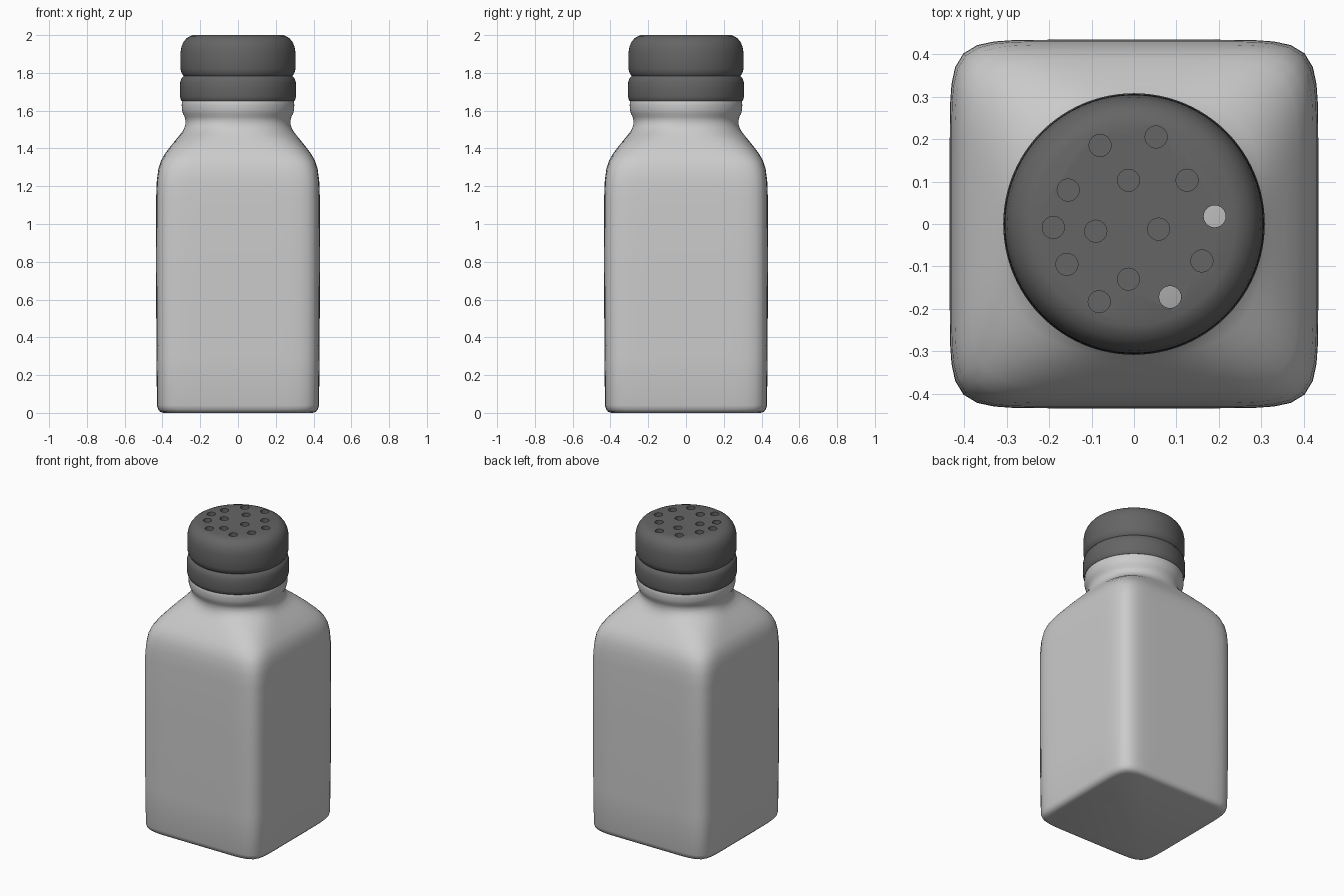
import bpy, bmesh
from math import sin, cos, pi, radians

if "Cube" in bpy.data.objects:
    bpy.data.objects.remove(bpy.data.objects["Cube"])

SEG = 96


def loft(name, sections):
    """Stack closed superellipse rings (z, half width, exponent) and cap both ends."""
    bm = bmesh.new()
    rings = []
    for z, r, n in sections:
        ring = []
        for i in range(SEG):
            a = 2 * pi * i / SEG
            c, s = cos(a), sin(a)
            k = r / (abs(c) ** n + abs(s) ** n) ** (1 / n)
            ring.append(bm.verts.new((k * c, k * s, z)))
        rings.append(ring)
    for lo, hi in zip(rings, rings[1:]):
        for i in range(SEG):
            j = (i + 1) % SEG
            bm.faces.new((lo[i], lo[j], hi[j], hi[i]))
    bm.faces.new(rings[0][::-1])
    bm.faces.new(rings[-1])
    return make_object(name, bm)


def make_object(name, bm):
    mesh = bpy.data.meshes.new(name)
    bm.to_mesh(mesh)
    bm.free()
    obj = bpy.data.objects.new(name, mesh)
    bpy.context.collection.objects.link(obj)
    return obj


def activate(obj):
    bpy.ops.object.select_all(action='DESELECT')
    obj.select_set(True)
    bpy.context.view_layer.objects.active = obj


def smooth(obj, angle=40):
    activate(obj)
    bpy.ops.object.shade_smooth_by_angle(angle=radians(angle))


# Square bottle blending into a round, beaded neck
body = loft("bottle_body", [
    (0.0, 0.395, 9), (0.006, 0.412, 9), (0.018, 0.423, 9), (0.04, 0.429, 9),
    (0.3, 0.432, 9), (0.8, 0.434, 9), (1.15, 0.433, 9), (1.23, 0.430, 8.5),
    (1.29, 0.422, 8), (1.335, 0.408, 7), (1.37, 0.388, 6), (1.41, 0.358, 5),
    (1.45, 0.326, 3.8), (1.475, 0.305, 3), (1.50, 0.288, 2.4), (1.525, 0.279, 2.1),
    (1.55, 0.278, 2), (1.568, 0.283, 2), (1.585, 0.292, 2), (1.605, 0.297, 2),
    (1.63, 0.298, 2), (1.655, 0.296, 2), (1.67, 0.285, 2),
])
smooth(body, 60)

# Round two-tier cap
cap = loft("cap", [(z, r, 2) for z, r in [
    (1.648, 0.285), (1.65, 0.297), (1.658, 0.303), (1.675, 0.307), (1.72, 0.308),
    (1.75, 0.306), (1.768, 0.301), (1.779, 0.293), (1.784, 0.288), (1.789, 0.292),
    (1.80, 0.299), (1.82, 0.304), (1.87, 0.305), (1.91, 0.304), (1.94, 0.299),
    (1.963, 0.289), (1.982, 0.274), (1.994, 0.255), (2.0, 0.238),
]])

# Shaker holes: shallow ones, plus two that pass right through the cap
shallow = [(-.08, .185), (.052, .205), (-.155, .08), (-.013, .103), (.125, .103),
           (-.19, -.008), (-.09, -.017), (.058, -.012), (-.158, -.095),
           (-.013, -.13), (.16, -.087), (-.082, -.183)]
through = [(.19, .018), (.085, -.172)]
bm = bmesh.new()
for holes, bottom in ((shallow, 1.95), (through, 1.6)):
    for x, y in holes:
        made = bmesh.ops.create_cone(bm, cap_ends=True, segments=24, radius1=0.026,
                                     radius2=0.026, depth=2.1 - bottom)
        bmesh.ops.translate(bm, verts=made["verts"], vec=(x, y, (2.1 + bottom) / 2))
cutter = make_object("hole_cutter", bm)
cutter.hide_render = True

cut = cap.modifiers.new("holes", 'BOOLEAN')
cut.operation = 'DIFFERENCE'
cut.solver = 'EXACT'
cut.object = cutter
activate(cap)
bpy.ops.object.modifier_apply(modifier=cut.name)
bpy.data.objects.remove(cutter)
smooth(cap, 40)

# Dark cap colour
dark = bpy.data.materials.new("dark_cap")
dark.diffuse_color = (0.13, 0.13, 0.13, 1)
dark.use_nodes = True
dark.node_tree.nodes["Principled BSDF"].inputs["Base Color"].default_value = dark.diffuse_color
cap.data.materials.clear()
cap.data.materials.append(dark)
